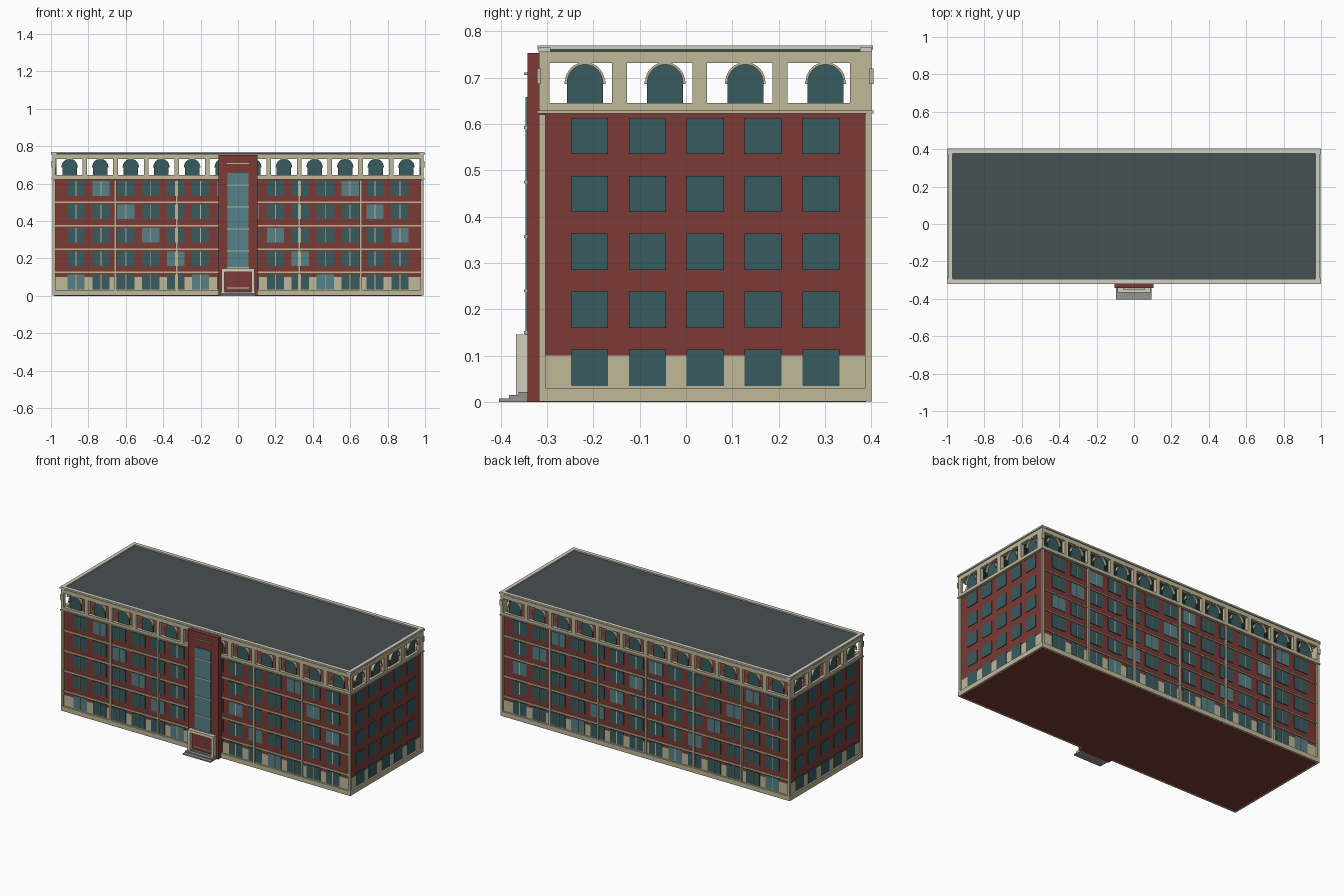
import bpy, bmesh, math

if "Cube" in bpy.data.objects:
    bpy.data.objects.remove(bpy.data.objects["Cube"])

XW, YF, YB = 0.98, -0.305, 0.388      # wall planes
YC = (YF + YB) / 2


def material(name, rgb):
    m = bpy.data.materials.new(name)
    m.diffuse_color = (*rgb, 1)
    m.use_nodes = True
    m.node_tree.nodes["Principled BSDF"].inputs["Base Color"].default_value = m.diffuse_color
    return m


BRICK = material("brick", (0.20, 0.042, 0.035))
TAN = material("tan_stone", (0.53, 0.48, 0.32))
PALE = material("pale_stone", (0.64, 0.62, 0.52))
DARK = material("dark_glass", (0.038, 0.105, 0.115))
LIGHT = material("light_glass", (0.09, 0.22, 0.25))
ROOF = material("roofing", (0.06, 0.08, 0.085))
GREY = material("step_stone", (0.3, 0.3, 0.28))


def place(side, u, d, z):
    """Wall coordinates: u along the wall, d outward, z up."""
    return {"front": (u, YF - d, z), "back": (u, YB + d, z),
            "left": (-XW - d, u, z), "right": (XW + d, u, z)}[side]


class Part:
    def __init__(self, name, mat):
        self.name, self.mat, self.bm = name, mat, bmesh.new()

    def box(self, x0, x1, y0, y1, z0, z1):
        r = bmesh.ops.create_cube(self.bm, size=1)
        for v in r["verts"]:
            v.co = ((x0, x1)[v.co.x > 0], (y0, y1)[v.co.y > 0], (z0, z1)[v.co.z > 0])

    def wall_box(self, side, u0, u1, d0, d1, z0, z1):
        a, b = place(side, u0, d0, z0), place(side, u1, d1, z1)
        self.box(*sorted((a[0], b[0])), *sorted((a[1], b[1])), z0, z1)

    def ring(self, out, inn, z0, z1):
        """Rectangular frame reaching out / in from the wall planes."""
        for s in ("front", "back"):
            self.wall_box(s, -XW - out, XW + out, inn, out, z0, z1)
        for s in ("left", "right"):
            self.wall_box(s, YF - inn, YB + inn, inn, out, z0, z1)

    def prism(self, side, outline, d0, d1):
        f = [[self.bm.verts.new(place(side, u, d, z)) for u, z in outline] for d in (d0, d1)]
        n = len(outline)
        self.bm.faces.new(f[0])
        self.bm.faces.new(f[1][::-1])
        for i in range(n):
            j = (i + 1) % n
            self.bm.faces.new((f[0][i], f[1][i], f[1][j], f[0][j]))

    def done(self):
        bmesh.ops.recalc_face_normals(self.bm, faces=self.bm.faces)
        me = bpy.data.meshes.new(self.name)
        self.bm.to_mesh(me)
        self.bm.free()
        me.materials.append(self.mat)
        bpy.context.collection.objects.link(bpy.data.objects.new(self.name, me))


def arc(c, z, r, n=16):
    return [(c + r * math.cos(math.pi * i / n), z + r * math.sin(math.pi * i / n)) for i in range(n + 1)]


# Brick body, stone base and plinth
body = Part("brick_body", BRICK)
body.box(-XW, XW, YF, YB, 0, 0.622)
body.done()
base = Part("stone_base", TAN)
base.ring(0.002, -0.01, 0.03, 0.1)
base.ring(0.012, -0.01, 0.001, 0.03)
base.done()

# Pilasters and floor bands on the long sides
pil, bands = Part("pilasters", TAN), Part("floor_bands", TAN)
for side in ("front", "back"):
    for i in range(-2, 3):
        if side == "back" or i:
            pil.wall_box(side, i * 0.328 - 0.006, i * 0.328 + 0.006, -0.005, 0.012, 0.03, 0.62)
    for sx in (-1, 1):
        u = sx * 0.984
        pil.wall_box(side, u - 0.007, u + 0.007, -0.002, 0.012, 0.03, 0.62)
    for k in range(1, 5):
        bands.wall_box(side, -XW, XW, -0.005, 0.006, k * 0.125 - 0.004, k * 0.125 + 0.004)
pil.done()
bands.done()

# Windows: five rows, 14 on the long sides and 5 on the ends
dark, light = Part("dark_windows", DARK), Part("light_windows", LIGHT)
mull = Part("window_mullions", TAN)
for r in range(5):
    z0 = 0.035 + r * 0.125
    z1 = z0 + 0.078
    for side in ("front", "back"):
        for c in range(14):
            u = (c - 6.5) * 0.1333
            (light if (r + c) % 5 == 0 else dark).wall_box(side, u - 0.046, u + 0.046, -0.005, 0.004, z0, z1)
            mull.wall_box(side, u - 0.0025, u + 0.0025, 0, 0.006, z0, z1)
    for side in ("left", "right"):
        for c in range(5):
            u = YC + (c - 2) * 0.125
            dark.wall_box(side, u - 0.04, u + 0.04, -0.005, 0.004, z0, z1)
dark.done()
light.done()
mull.done()

# Open arcade storey: bands, piers, arched windows with trim
arcade = Part("arcade_frame", TAN)
arcade.ring(0.012, -0.01, 0.622, 0.645)
arcade.ring(0.016, -0.01, 0.622, 0.629)
arcade.ring(0.012, -0.01, 0.731, 0.756)
arches, trim = Part("arched_windows", DARK), Part("arch_trim", TAN)
for side in ("front", "back", "left", "right"):
    long = side in ("front", "back")
    n, pitch, mid, half = (12, 0.1637, 0, 0.0125) if long else (4, 0.173, YC, 0.016)
    shift = 0 if long else -0.012
    for i in range(1, n):
        u = mid + (i - n / 2) * pitch + shift
        arcade.wall_box(side, u - half, u + half, -0.01, 0.012, 0.645, 0.731)
    for i in range(n):
        u = mid + (i - (n - 1) / 2) * pitch
        arches.prism(side, [(u - 0.039, 0.645), (u + 0.039, 0.645)] + arc(u, 0.69, 0.039), -0.009, -0.003)
        trim.prism(side, arc(u, 0.69, 0.043) + arc(u, 0.69, 0.038)[::-1], -0.009, 0.011)
        for s in (-1, 1):
            trim.wall_box(side, u + s * 0.041 - 0.003, u + s * 0.041 + 0.003, -0.009, 0.012, 0.686, 0.693)
for sx in (-1, 1):
    for y0, y1 in ((YF - 0.012, YF + 0.01), (YB - 0.034, YB + 0.012)):
        a, b = sorted((sx * (XW - 0.005), sx * (XW + 0.012)))
        arcade.box(a, b, y0, y1, 0.645, 0.731)
        a, b = sorted((sx * (XW - 0.005), sx * (XW + 0.016)))
        y = y0 if y0 < 0 else y1
        arcade.box(a, b, y - 0.004, y + 0.004, 0.686, 0.72)
arcade.done()
arches.done()
trim.done()

# Roof slab and parapet
roof = Part("roof_slab", ROOF)
roof.box(-XW - 0.006, XW + 0.006, YF - 0.006, YB + 0.006, 0.748, 0.761)
roof.done()
par = Part("parapet", PALE)
par.ring(0.015, -0.008, 0.760, 0.769)
for sx in (-1, 1):
    for u in (YF, YB):
        par.box(sx * 0.985 - 0.015, sx * 0.985 + 0.015, u - 0.013, u + 0.013, 0.755, 0.765)
par.done()

# Entrance tower with tall glass strip
tower = Part("entrance_tower", BRICK)
tower.box(-0.105, 0.105, -0.342, -0.295, 0, 0.753)
tower.done()
glass = Part("tower_glass", LIGHT)
glass.box(-0.055, 0.055, -0.346, -0.335, 0.14, 0.658)
glass.done()
bars = Part("tower_bars", TAN)
for z in (0.15, 0.24, 0.357, 0.474, 0.592, 0.708):
    bars.box(-0.058, 0.058, -0.349, -0.34, z - 0.003, z + 0.003)
bars.done()

# Portal, door and steps
portal = Part("portal_frame", PALE)
for s in (-1, 1):
    portal.box(s * 0.08 - 0.009, s * 0.08 + 0.009, -0.367, -0.34, 0, 0.128)
portal.box(-0.089, 0.089, -0.367, -0.34, 0.128, 0.146)
portal.done()
door = Part("entrance_door", BRICK)
door.box(-0.071, 0.071, -0.348, -0.34, 0.02, 0.128)
door.done()
rail = Part("door_rail", PALE)
rail.box(-0.06, 0.06, -0.350, -0.345, 0.04, 0.044)
rail.done()
steps = Part("entrance_steps", GREY)
for i, y in enumerate((-0.403, -0.382, -0.361)):
    steps.box(-0.097, 0.093, y, -0.34, i * 0.0073, (i + 1) * 0.0073)
steps.done()
